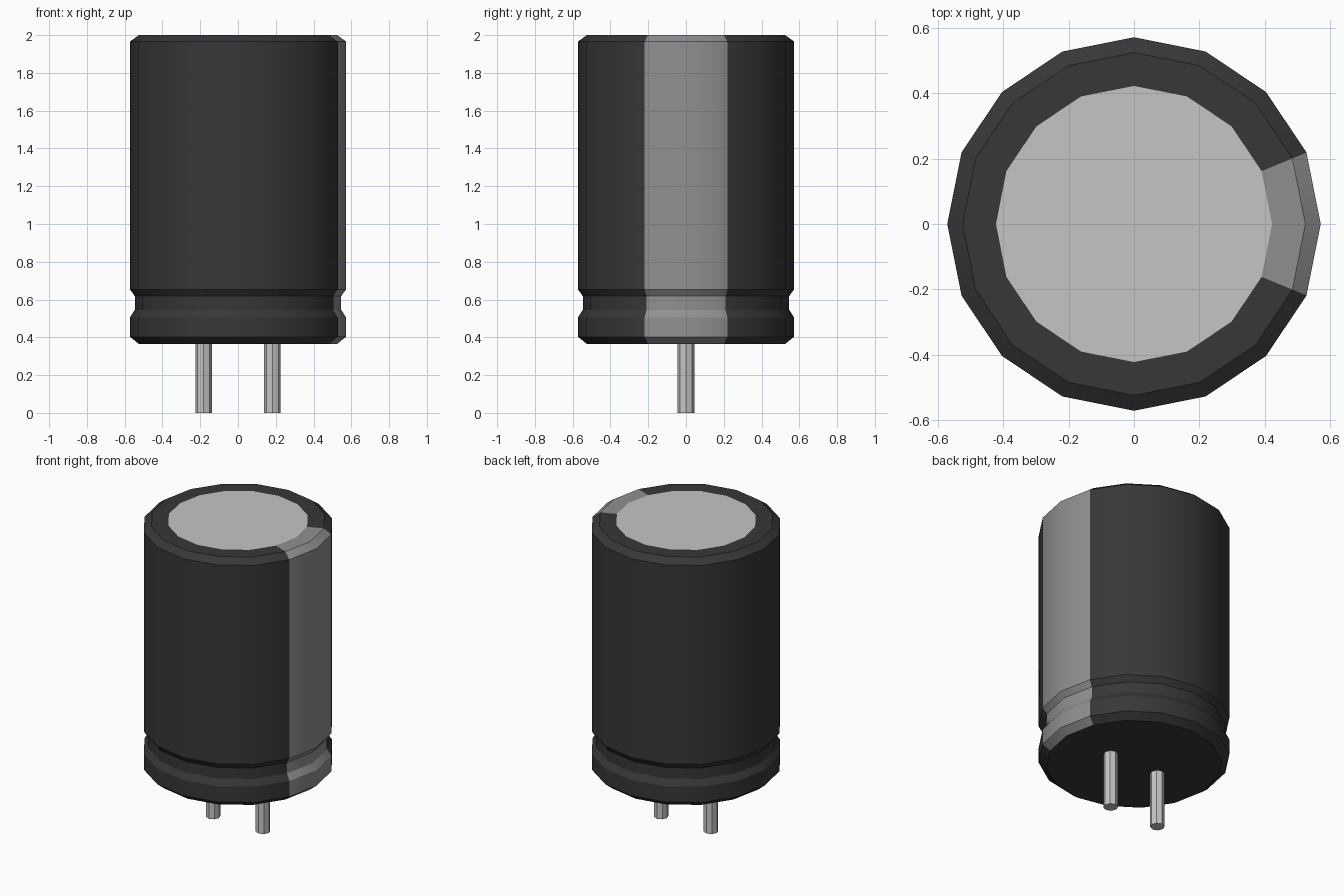
import bpy, bmesh, math

cube = bpy.data.objects.get("Cube")
if cube:
    bpy.data.objects.remove(cube, do_unlink=True)


def make_material(name, value):
    mat = bpy.data.materials.new(name)
    mat.use_nodes = True
    color = (value, value, value, 1.0)
    mat.diffuse_color = color
    bsdf = mat.node_tree.nodes["Principled BSDF"]
    bsdf.inputs["Base Color"].default_value = color
    bsdf.inputs["Roughness"].default_value = 0.6
    return mat


sleeve_black = make_material("sleeve black", 0.038)
stripe_grey = make_material("stripe grey", 0.28)
metal = make_material("light metal", 0.56)


def lathe(name, profile, sides, materials, cap_top=0, location=(0, 0, 0), stripe=None):
    """Revolve (radius, z) points into a closed solid; stripe is a half angle around +x."""
    bm = bmesh.new()
    rings = []
    for r, z in profile:
        rings.append([bm.verts.new((r * math.cos(math.tau * i / sides),
                                    r * math.sin(math.tau * i / sides), z))
                      for i in range(sides)])
    for low, high in zip(rings, rings[1:]):
        for i in range(sides):
            j = (i + 1) % sides
            face = bm.faces.new((low[i], low[j], high[j], high[i]))
            c = face.calc_center_median()
            if stripe and abs(math.atan2(c.y, c.x)) < stripe:
                face.material_index = 1
    bm.faces.new(rings[0][::-1])
    bm.faces.new(rings[-1]).material_index = cap_top
    mesh = bpy.data.meshes.new(name)
    bm.to_mesh(mesh)
    bm.free()
    for mat in materials:
        mesh.materials.append(mat)
    obj = bpy.data.objects.new(name, mesh)
    obj.location = location
    bpy.context.collection.objects.link(obj)
    bpy.ops.object.select_all(action="DESELECT")
    obj.select_set(True)
    bpy.context.view_layer.objects.active = obj
    bpy.ops.object.shade_smooth_by_angle(angle=math.radians(30))
    return obj


# Sleeved can: chamfered rims, crimp groove, polarity stripe and bare metal top
can_profile = [(0.525, 0.365), (0.572, 0.403), (0.572, 0.506), (0.546, 0.546),
               (0.546, 0.618), (0.572, 0.654), (0.572, 1.966), (0.525, 2.0),
               (0.423, 2.0)]
lathe("can", can_profile, 16, [sleeve_black, stripe_grey, metal],
      cap_top=2, stripe=math.radians(22.5))

# Two wire leads under the can
for side, x in (("right", -0.182), ("left", 0.182)):
    lathe(side + "_lead", [(0.044, 0.0), (0.044, 0.37)], 8, [metal], location=(x, 0, 0))
